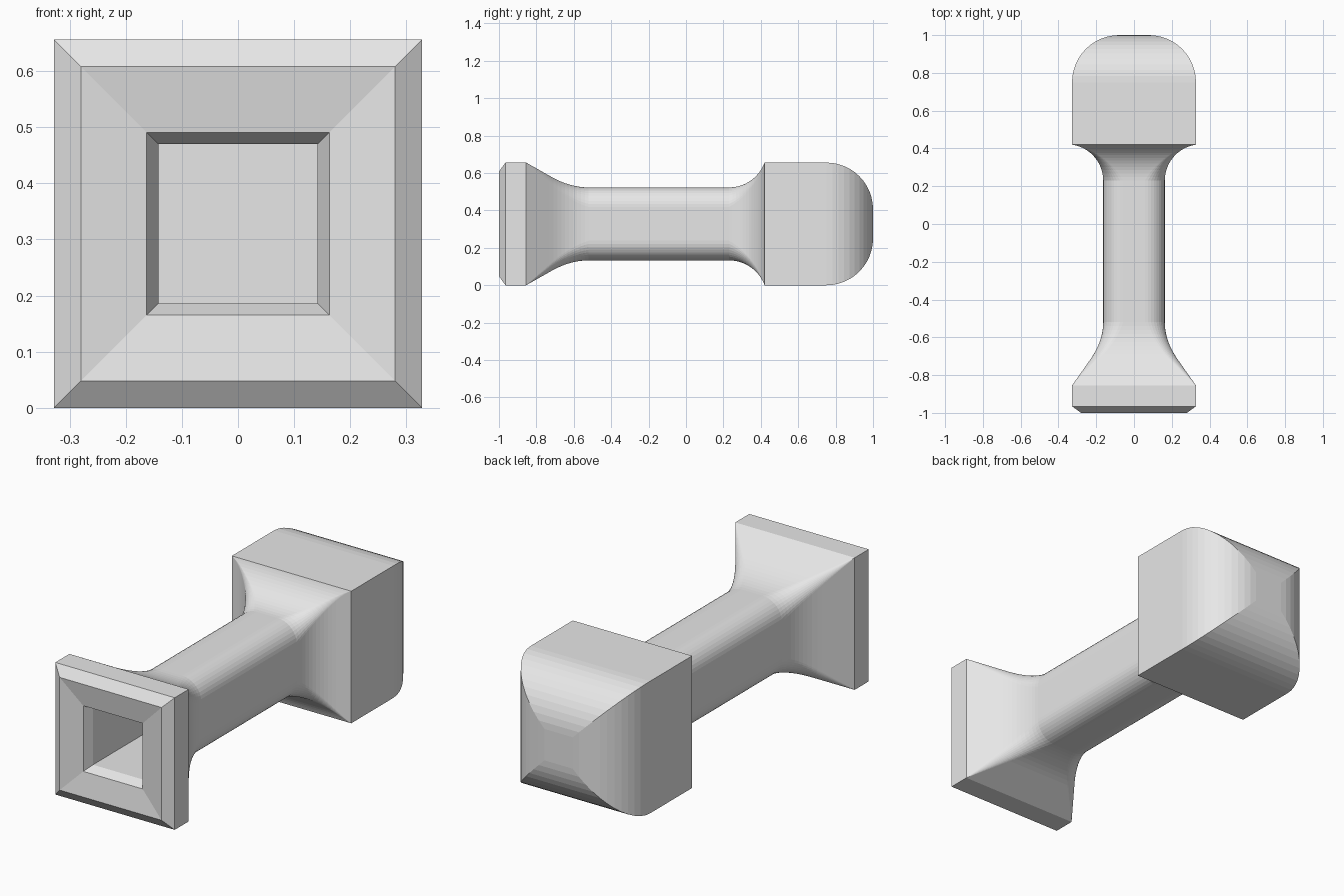
import bpy, bmesh, math

if "Cube" in bpy.data.objects:
    bpy.data.objects.remove(bpy.data.objects["Cube"], do_unlink=True)

HALF = 0.328                 # half width of head and flange, also the axis height
SHAFT_X, SHAFT_Z = 0.163, 0.195
SHAFT_R = 0.105
CORNER_STEPS = 10

grey = bpy.data.materials.new("light_grey")
grey.use_nodes = True
grey.diffuse_color = (0.8, 0.8, 0.8, 1)
grey.node_tree.nodes["Principled BSDF"].inputs["Base Color"].default_value = (0.8, 0.8, 0.8, 1)


def ring(y, hx, hz, r):
    """Rounded rectangle across the y axis."""
    points = []
    for corner, (sx, sz) in enumerate([(1, 1), (-1, 1), (-1, -1), (1, -1)]):
        for k in range(CORNER_STEPS + 1 if r > 0 else 1):
            a = (corner + k / CORNER_STEPS) * math.pi / 2
            if r > 0:
                points.append((sx * (hx - r) + r * math.cos(a), y,
                               HALF + sz * (hz - r) + r * math.sin(a)))
            else:
                points += [(sx * hx, y, HALF + sz * hz)] * (CORNER_STEPS + 1)
    return points


def loft(name, sections, cap_first=False, cap_last=False):
    """Skin a row of sections, given from back to front on the outside."""
    bm = bmesh.new()
    rings = [[bm.verts.new(p) for p in ring(*s)] for s in sections]
    n = len(rings[0])
    for a, b in zip(rings, rings[1:]):
        for j in range(n):
            k = (j + 1) % n
            bm.faces.new((a[j], a[k], b[k], b[j]))
    if cap_first:
        bm.faces.new(rings[0][::-1])
    if cap_last:
        bm.faces.new(rings[-1])
    bmesh.ops.remove_doubles(bm, verts=bm.verts, dist=1e-5)
    mesh = bpy.data.meshes.new(name)
    bm.to_mesh(mesh)
    bm.free()
    mesh.materials.append(grey)
    obj = bpy.data.objects.new(name, mesh)
    bpy.context.collection.objects.link(obj)
    return obj


def square(y, h):
    return (y, h, h, 0)


# Head: square block with a rounded end
ROUND = 0.25
head = []
for i in range(13):
    a = i / 12 * math.pi / 2
    head.append(square(1 - ROUND + ROUND * math.cos(a), HALF - ROUND + ROUND * math.sin(a)))
head.append(square(0.42, HALF))
loft("head", head, cap_first=True)


# Shaft: rounded bar that flares to a square at both ends
def arc_rise(d, length, height):
    radius = (length ** 2 + height ** 2) / (2 * height)
    return radius - math.sqrt(radius ** 2 - d ** 2)


STEPS = 16
EX, EZ = HALF - SHAFT_X, HALF - SHAFT_Z
shaft = []
for i in range(STEPS + 1):                       # flare under the head
    d = 0.19 * math.cos(i / STEPS * math.pi / 2)
    shaft.append((0.23 + d, SHAFT_X + arc_rise(d, 0.19, EX),
                  SHAFT_Z + arc_rise(d, 0.19, EZ), SHAFT_R * (1 - d / 0.19)))
shaft[0] = square(0.42, HALF)
START, BEND, END = 0.52, 0.2, 0.335              # flare behind the flange
full = BEND ** 2 + 2 * BEND * (END - BEND)
for i in range(STEPS + 1):
    d = END * i / STEPS
    rise = d * d if d < BEND else BEND ** 2 + 2 * BEND * (d - BEND)
    shaft.append((-START - d, SHAFT_X + EX * rise / full,
                  SHAFT_Z + EZ * rise / full, SHAFT_R * (1 - i / STEPS)))
loft("shaft", shaft)

# Flange: chamfered square plate with a shallow funnel
loft("flange", [square(-0.855, HALF), square(-0.965, HALF),
                square(-1, 0.28), square(-0.981, 0.163)])

# Socket: square hole running into the shaft
loft("socket", [square(-0.981, 0.163), square(-0.935, 0.142),
                square(0.1, 0.142)], cap_last=True)
